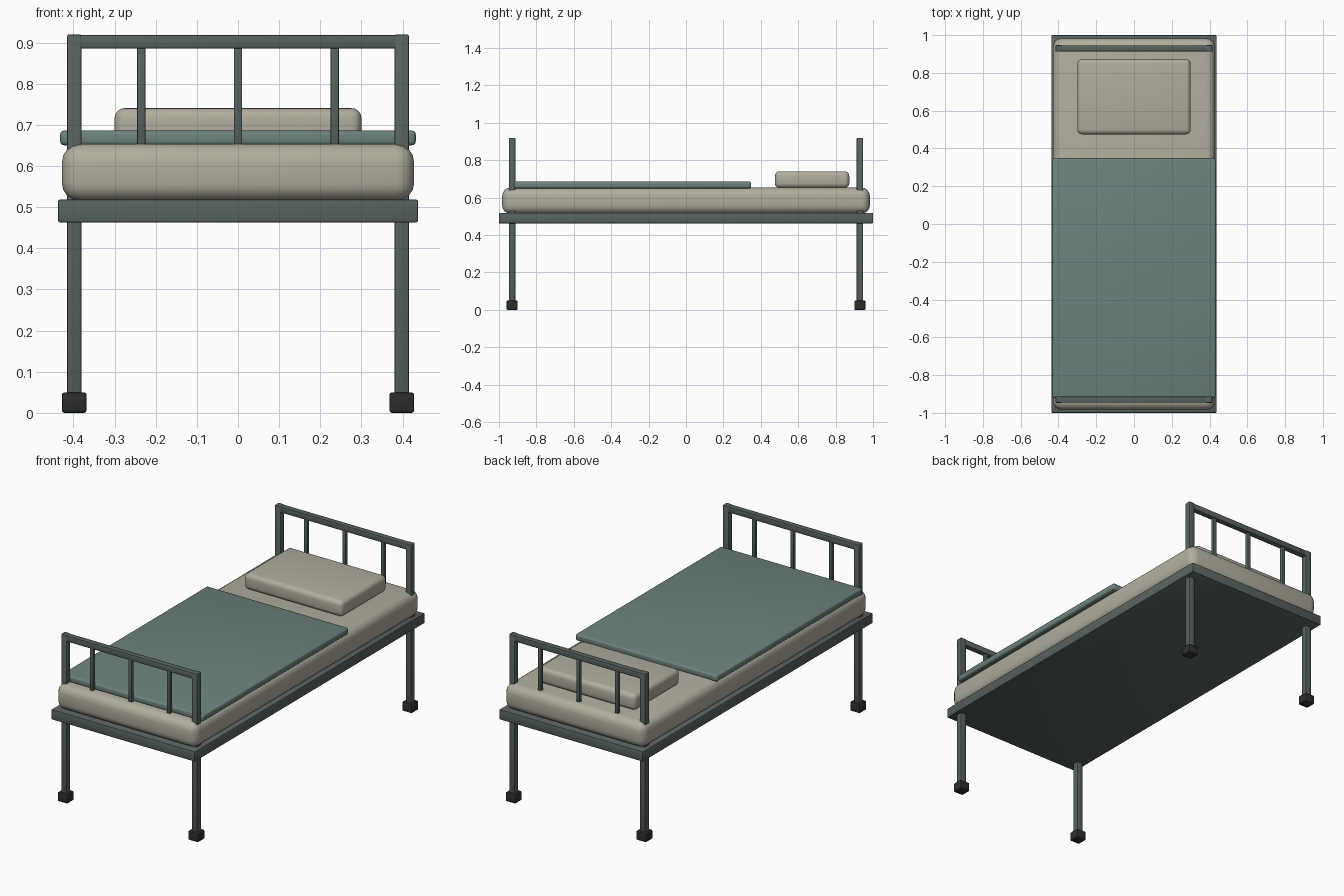
import bpy, math

if "Cube" in bpy.data.objects:
    bpy.data.objects.remove(bpy.data.objects["Cube"])


def material(name, rgb):
    m = bpy.data.materials.new(name)
    m.diffuse_color = (*rgb, 1)
    m.use_nodes = True
    m.node_tree.nodes["Principled BSDF"].inputs["Base Color"].default_value = m.diffuse_color
    return m


STEEL = material("painted_steel", (0.095, 0.125, 0.115))
LINEN = material("linen", (0.44, 0.42, 0.34))
WOOL = material("blanket_cloth", (0.15, 0.225, 0.205))
RUBBER = material("rubber", (0.025, 0.027, 0.027))


def box(name, x, y, z, mat, bevel, segments=2):
    """Bevelled box from (min, max) ranges on each axis."""
    bpy.ops.mesh.primitive_cube_add(size=1, location=[sum(r) / 2 for r in (x, y, z)])
    ob = bpy.context.object
    ob.name = name
    ob.scale = [r[1] - r[0] for r in (x, y, z)]
    bpy.ops.object.transform_apply(location=False, rotation=False, scale=True)
    mod = ob.modifiers.new("soft_edges", "BEVEL")
    mod.width = bevel
    mod.segments = segments
    bpy.ops.object.modifier_apply(modifier=mod.name)
    bpy.ops.object.shade_smooth_by_angle(angle=math.radians(35))
    ob.data.materials.append(mat)
    return ob


def around(c, width):
    return (c - width / 2, c + width / 2)


# Bed base and bedding
box("bed_frame", (-0.437, 0.437), (-1, 1), (0.463, 0.518), STEEL, 0.004)
box("mattress", (-0.428, 0.428), (-0.983, 0.983), (0.514, 0.654), LINEN, 0.045, 4)
box("blanket", (-0.432, 0.432), (-0.92, 0.348), (0.650, 0.686), WOOL, 0.010, 3)
box("pillow", (-0.30, 0.30), (0.475, 0.873), (0.652, 0.741), LINEN, 0.025, 4)

# Both ends: posts on feet, top rail and uprights
for end, y in (("foot", -0.93), ("head", 0.93)):
    for side, x in (("left", -0.398), ("right", 0.398)):
        box(f"{end}_{side}_post", around(x, 0.035), around(y, 0.035), (0.03, 0.92), STEEL, 0.005)
        box(f"{end}_{side}_foot_cap", around(x, 0.06), around(y, 0.06), (0, 0.05), RUBBER, 0.006)
    box(f"{end}_top_rail", (-0.41, 0.41), around(y, 0.032), (0.885, 0.918), STEEL, 0.004)
    for i, x in enumerate((-0.235, 0, 0.235)):
        box(f"{end}_upright_{i + 1}", around(x, 0.02), around(y, 0.02), (0.64, 0.89), STEEL, 0.003)
